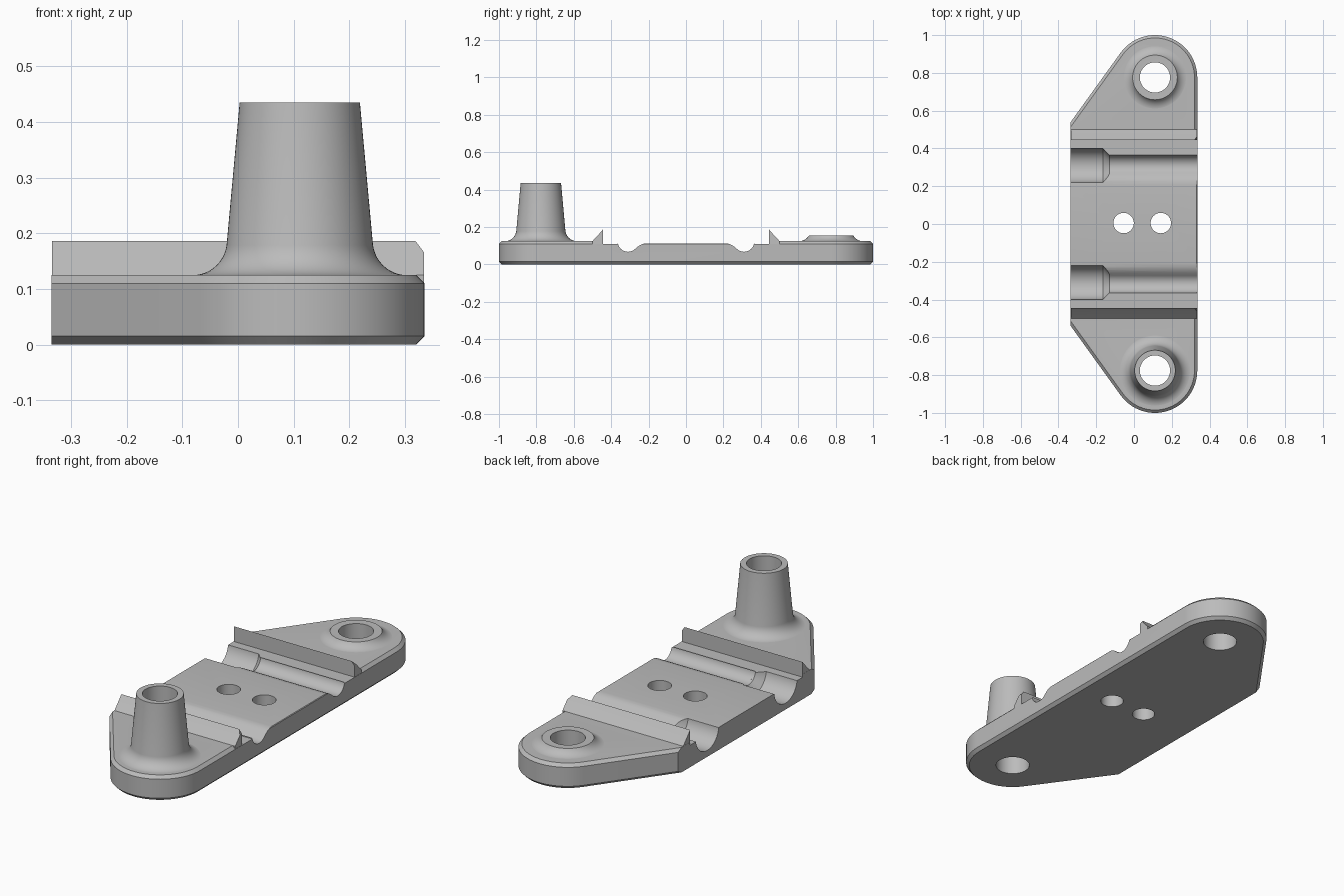
import bpy, bmesh, math
from mathutils import Vector, Matrix

if "Cube" in bpy.data.objects:
    bpy.data.objects.remove(bpy.data.objects["Cube"], do_unlink=True)

grey = bpy.data.materials.new("plain grey")
grey.use_nodes = True
colour = (0.5, 0.5, 0.5, 1)
grey.diffuse_color = colour
grey.node_tree.nodes["Principled BSDF"].inputs["Base Color"].default_value = colour

HALF, CX, CY, R = 0.335, 0.111, 0.776, 0.224   # half width, end centre, end radius
TIP = 0.54                                     # where the slanted edge meets the left side


def loft(name, rings):
    """Closed solid through rings with equal point counts."""
    bm = bmesh.new()
    loops = [[bm.verts.new(p) for p in ring] for ring in rings]
    n = len(loops[0])
    for a, b in zip(loops, loops[1:]):
        for i in range(n):
            j = (i + 1) % n
            bm.faces.new((a[i], a[j], b[j], b[i]))
    bm.faces.new(loops[0])
    bm.faces.new(loops[-1])
    bmesh.ops.recalc_face_normals(bm, faces=bm.faces)
    mesh = bpy.data.meshes.new(name)
    bm.to_mesh(mesh)
    bm.free()
    mesh.materials.append(grey)
    ob = bpy.data.objects.new(name, mesh)
    bpy.context.collection.objects.link(ob)
    return ob


def turned(name, profile, centre, axis="Z", n=64):
    """Solid of revolution from (radius, height) pairs."""
    turn = Matrix.Rotation(math.pi / 2, 3, "Y") if axis == "X" else Matrix.Identity(3)
    return loft(name, [[turn @ Vector((r * math.cos(t), r * math.sin(t), h)) + Vector(centre)
                        for t in (math.tau * i / n for i in range(n))] for r, h in profile])


def combine(body, tool, operation):
    mod = body.modifiers.new(operation, "BOOLEAN")
    mod.operation, mod.solver, mod.object = operation, "EXACT", tool
    bpy.context.view_layer.objects.active = body
    bpy.ops.object.modifier_apply(modifier=mod.name)
    bpy.data.objects.remove(tool, do_unlink=True)


def outline(inset, z):
    """Plate outline; the inset applies to every side but the flat left one."""
    to_end = Vector((CX + HALF, CY - TIP))
    slope = math.atan2(to_end.y, to_end.x) + math.asin(R / to_end.length)
    end, r = slope + math.pi / 2, R - inset
    half = [(CX + r * math.cos(end * i / 32), CY + r * math.sin(end * i / 32)) for i in range(33)]
    half.append((-HALF, TIP - inset / math.cos(slope)))
    return [(x, y, z) for x, y in half] + [(x, -y, z) for x, y in reversed(half)]


# Plate with chamfered top and bottom rims
plate = loft("mounting_plate", [outline(0.015, 0), outline(0, 0.015),
                                outline(0, 0.11), outline(0.015, 0.125)])

# Lowered middle with two narrow cable channels
side = [(0.445, 0.3), (0.445, 0.11), (0.365, 0.11)]
for i in range(21):
    t = -math.radians(8 + 127 * i / 20)
    side.append((0.31 + 0.055 * math.cos(t), 0.123 + 0.055 * math.sin(t)))
side += [(0.257, 0.096), (0.243, 0.105), (0.227, 0.111), (0.207, 0.113)]
middle = side + [(-y, z) for y, z in reversed(side)]
combine(plate, loft("middle_cutter", [[(x, y, z) for y, z in middle] for x in (-0.4, 0.4)]),
        "DIFFERENCE")

for s in (-1, 1):
    # Wide channel mouths, tapering into the narrow channels
    mouth = [(0.091, -0.4), (0.091, -0.165), (0.055, -0.13), (0.055, -0.12)]
    combine(plate, turned("mouth_cutter", mouth, (0, s * 0.31, 0.123), "X"), "DIFFERENCE")
    # Wedge ridges, bevelled at the right end
    wedge = [(0.445, 0.09), (0.445, 0.125), (0.445, 0.165), (0.445, 0.186),
             (0.463, 0.165), (0.5, 0.125), (0.5, 0.09)]
    rings = [[(x if x < 0 else HALF - 0.0005 - max(0, z - 0.165) * 0.75, s * y, z)
              for y, z in wedge] for x in (-HALF + 0.0005, HALF)]
    combine(plate, loft("ridge", rings), "UNION")

# Tall post and low boss, both flaring into the plate
FLARE = 0.062


def flare(r_low, count, steps=12):
    pts = []
    for i in range(count + 1):
        t = math.pi / 2 * i / steps
        pts.append((r_low + FLARE * (1 - math.sin(t)), 0.1245 + FLARE * (1 - math.cos(t))))
    return pts


post = [(0.193, 0.06)] + flare(0.131, 11) + [(0.108, 0.435)]
boss = [(0.172, 0.06)] + flare(0.11, 8) + [(0.108, 0.155)]
combine(plate, turned("post", post, (CX, -CY, 0)), "UNION")
combine(plate, turned("boss", boss, (CX, CY, 0)), "UNION")

# Through holes
for x, y, r in ((CX, CY, 0.08), (CX, -CY, 0.08), (-0.055, 0.005, 0.054), (0.142, 0.005, 0.054)):
    combine(plate, turned("hole_cutter", [(r, -0.1), (r, 0.6)], (x, y, 0)), "DIFFERENCE")

bpy.ops.object.select_all(action="DESELECT")
plate.select_set(True)
bpy.context.view_layer.objects.active = plate
bpy.ops.object.shade_smooth_by_angle(angle=math.radians(25))
